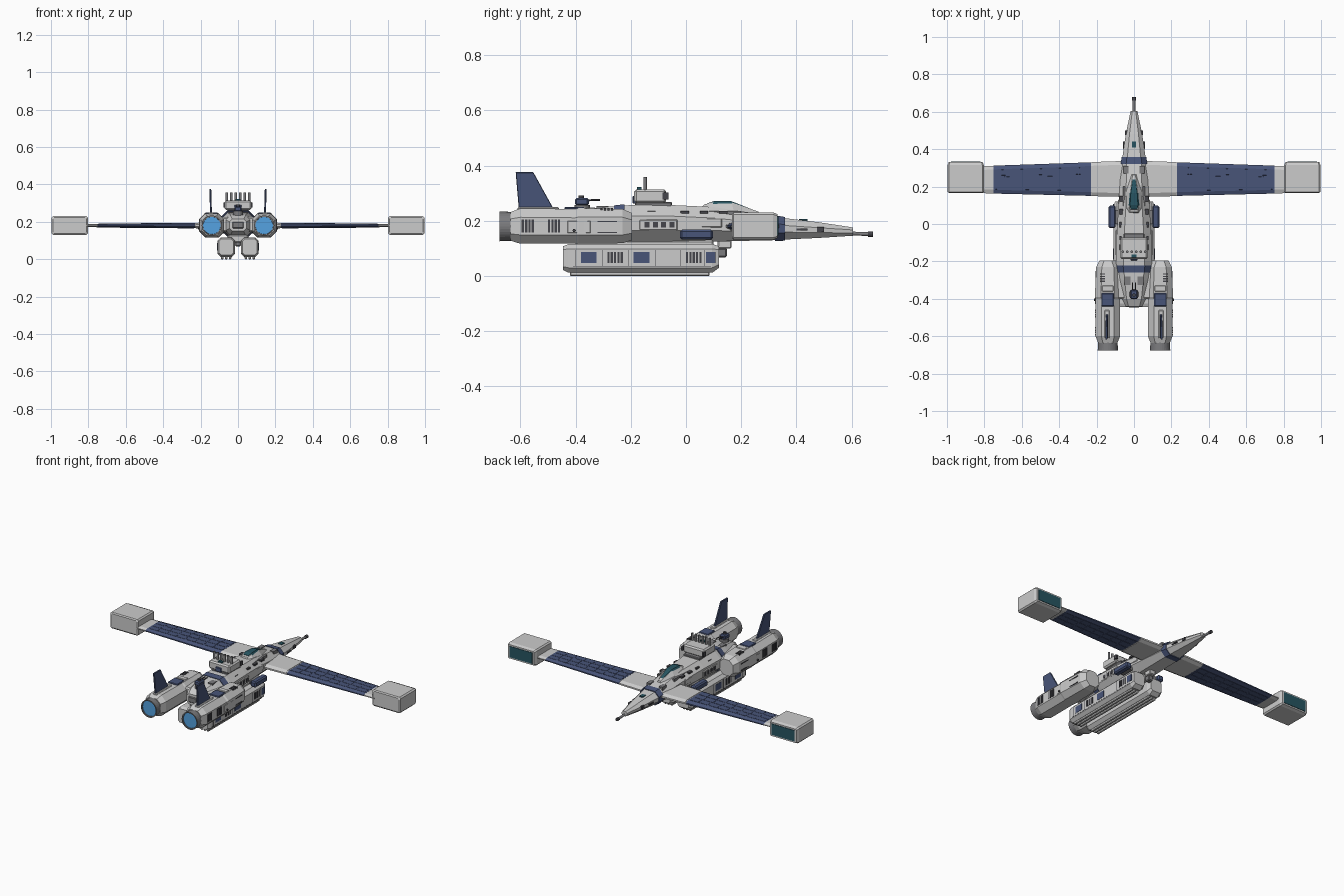
import bpy, bmesh, math
from mathutils import Vector, Matrix

def mat(name, rgb):
    m = bpy.data.materials.new(name)
    m.diffuse_color = (*rgb, 1)
    return m

BLUE = mat("navy_paint", (0.065, 0.09, 0.19))
TEAL = mat("teal_glass", (0.02, 0.09, 0.12))
GLOW = mat("engine_glow", (0.09, 0.36, 0.75))
DARK = mat("dark_metal", (0.06, 0.06, 0.07))
STEEL = mat("steel", (0.2, 0.2, 0.21))

def finish(name, bm, material=None, mirror=False, bevel=0):
    """Turn a bmesh into an object, optionally bevelled and mirrored over x = 0."""
    bmesh.ops.recalc_face_normals(bm, faces=bm.faces)
    me = bpy.data.meshes.new(name)
    bm.to_mesh(me)
    bm.free()
    ob = bpy.data.objects.new(name, me)
    bpy.context.collection.objects.link(ob)
    if material:
        me.materials.append(material)
    if bevel:
        b = ob.modifiers.new("bevel", 'BEVEL')
        b.width, b.segments = bevel, 1
    if mirror:
        m = ob.modifiers.new("mirror", 'MIRROR')
        m.use_mirror_merge = False
    return ob

def add_rings(bm, rings):
    vs = [[bm.verts.new(p) for p in r] for r in rings]
    n = len(vs[0])
    for a, b in zip(vs, vs[1:]):
        for i in range(n):
            bm.faces.new((a[i], a[(i + 1) % n], b[(i + 1) % n], b[i]))
    bm.faces.new(vs[0][::-1])
    bm.faces.new(vs[-1])

def loft(name, sections, material=None, mirror=False, cx=0, bevel=0):
    """Octagonal hull along y; each section is (y, half width, z low, z high, chamfer)."""
    rings = []
    for y, w, a, b, c in sections:
        rings.append([(cx + x, y, z) for x, z in (
            (-w, a + c), (-w + c, a), (w - c, a), (w, a + c),
            (w, b - c), (w - c, b), (c - w, b), (-w, b - c))])
    bm = bmesh.new()
    add_rings(bm, rings)
    return finish(name, bm, material, mirror, bevel)

def boxes(name, spans, material=None, mirror=False, bevel=0):
    """One object of several boxes, each (x0, x1, y0, y1, z0, z1)."""
    bm = bmesh.new()
    for x0, x1, y0, y1, z0, z1 in spans:
        size = Matrix.Diagonal((x1 - x0, y1 - y0, z1 - z0, 1))
        mid = Matrix.Translation(((x0 + x1) / 2, (y0 + y1) / 2, (z0 + z1) / 2))
        bmesh.ops.create_cube(bm, size=1, matrix=mid @ size)
    return finish(name, bm, material, mirror, bevel)

def rod(name, a, b, r1, r2=None, material=None, mirror=False, n=24):
    a, b = Vector(a), Vector(b)
    bm = bmesh.new()
    m = Matrix.Translation((a + b) / 2) @ (b - a).to_track_quat('Z', 'Y').to_matrix().to_4x4()
    bmesh.ops.create_cone(bm, cap_ends=True, segments=n, radius1=r1,
                          radius2=r1 if r2 is None else r2, depth=(b - a).length, matrix=m)
    return finish(name, bm, material, mirror)

# Main hull, nose, nose gun and painted bands
HULL = [(-0.44, 0.045, 0.15, 0.215, 0.015), (-0.40, 0.065, 0.13, 0.235, 0.025),
        (-0.30, 0.085, 0.125, 0.25, 0.035), (-0.20, 0.097, 0.125, 0.257, 0.04),
        (-0.05, 0.092, 0.125, 0.257, 0.04), (0.10, 0.083, 0.125, 0.25, 0.04),
        (0.33, 0.068, 0.13, 0.215, 0.028)]
loft("hull", HULL)
loft("nose", [(0.33, 0.066, 0.131, 0.213, 0.028), (0.48, 0.044, 0.138, 0.195, 0.02),
              (0.605, 0.018, 0.146, 0.176, 0.009)])
loft("nose_band", [(0.322, 0.071, 0.127, 0.220, 0.029), (0.358, 0.066, 0.128, 0.214, 0.028)], BLUE)
loft("rear_band", [(-0.26, 0.093, 0.122, 0.256, 0.038), (-0.222, 0.098, 0.122, 0.26, 0.04)], BLUE)
rod("nose_gun", (0, 0.59, 0.154), (0, 0.675, 0.152), 0.007, material=STEEL, n=12)
rod("gun_muzzle", (0, 0.66, 0.152), (0, 0.678, 0.152), 0.010, material=DARK, n=12)
boxes("nose_sensor", [(-0.012, 0.012, 0.41, 0.44, 0.185, 0.206)], TEAL)
boxes("nose_fittings", [(0.035, 0.047, 0.475, 0.50, 0.16, 0.178), (0.045, 0.059, 0.40, 0.44, 0.165, 0.172)],
      DARK, True)

# Cockpit: frame and faceted glass
def canopy(name, k, lift, material):
    base = [(0.06, 0.028, 0.256), (0.09, 0.04, 0.262), (0.17, 0.038, 0.256), (0.255, 0.014, 0.234)]
    tops = [(0.075, 0.018, 0.264), (0.10, 0.022, 0.272), (0.165, 0.018, 0.271), (0.25, 0.007, 0.239)]
    bm = bmesh.new()
    rings = []
    for (y, w, z), (yt, wt, zt) in zip(base, tops):
        y, yt = 0.155 + (y - 0.155) * k, 0.155 + (yt - 0.155) * k
        rings.append([(-w * k, y, 0.21), (-w * k, y, z - 0.012 + lift), (-wt * k, yt, zt + lift),
                      (wt * k, yt, zt + lift), (w * k, y, z - 0.012 + lift), (w * k, y, 0.21)])
    add_rings(bm, rings)
    finish(name, bm, material)
canopy("canopy_frame", 1.12, -0.005, None)
canopy("canopy_glass", 0.95, 0.0, TEAL)

# Wings: diamond-edged slabs, with x span and chord fraction f (0 = rear edge)
def wing_ring(x, f0, f1, t, edge):
    k = (x - 0.06) / 0.76
    lo, hi = 0.147 + 0.018 * k, 0.335 - 0.026 * k
    y0, y1, h = lo + (hi - lo) * f0, lo + (hi - lo) * f1, t * (1 - 0.4 * k)
    e = edge
    return [(x, y0, 0.18 - h * (0.3 if e else 1)), (x, y0 + e, 0.18 - h), (x, y1 - e, 0.18 - h),
            (x, y1, 0.18 - h * (0.3 if e else 1)), (x, y1, 0.18 + h * (0.3 if e else 1)),
            (x, y1 - e, 0.18 + h), (x, y0 + e, 0.18 + h), (x, y0, 0.18 + h * (0.3 if e else 1))]

def wing_part(name, spans, material=None):
    bm = bmesh.new()
    for x0, x1, f0, f1, t, e in spans:
        add_rings(bm, [wing_ring(x0, f0, f1, t, e), wing_ring(x1, f0, f1, t, e)])
    return finish(name, bm, material, True)
wing_part("wing", [(0.05, 0.82, 0, 1, 0.014, 0.02)])
wing_part("wing_root", [(0.05, 0.225, -0.01, 1.01, 0.0165, 0.02)])
wing_part("wing_paint", [(0.23, 0.75, -0.004, 1.004, 0.0148, 0.02)], BLUE)
cells = []
for i in range(8):
    for j in range(3):
        x = 0.235 + i * 0.064 + (0.006 if j == 1 else 0)
        cells.append((x, min(x + 0.058, 0.747), 0.14 + j * 0.25, 0.36 + j * 0.25, 0.0165, 0.002))
wing_part("wing_panels", cells, BLUE)

# Wing tip pods with a screen on the +y end
loft("tip_pod", [(0.167, 0.09, 0.138, 0.224, 0.008), (0.172, 0.097, 0.131, 0.231, 0.008),
                 (0.315, 0.097, 0.131, 0.231, 0.008), (0.332, 0.09, 0.138, 0.224, 0.006)], None, True, 0.9)
boxes("tip_screen", [(0.822, 0.978, 0.325, 0.335, 0.147, 0.215)], TEAL, True)

# Engine nacelles, struts, nozzles
loft("nacelle", [(-0.635, 0.052, 0.128, 0.232, 0.025), (-0.60, 0.066, 0.117, 0.245, 0.032),
                 (-0.40, 0.066, 0.117, 0.243, 0.032), (-0.39, 0.069, 0.117, 0.246, 0.032),
                 (-0.23, 0.062, 0.119, 0.243, 0.03), (-0.195, 0.045, 0.13, 0.228, 0.025)], None, True, 0.14)
boxes("nacelle_strut", [(0.04, 0.10, -0.40, -0.22, 0.145, 0.225)], None, True, 0.008)
bm = bmesh.new()
prof = [(0.052, -0.62), (0.054, -0.675), (0.047, -0.675), (0.045, -0.63)]
add_rings(bm, [[(0.14 + r * math.cos(a * math.pi / 16), y, 0.18 + r * math.sin(a * math.pi / 16))
                for a in range(32)] for r, y in prof])
finish("nozzle", bm, STEEL, True)
rod("engine_glow", (0.14, -0.64, 0.18), (0.14, -0.668, 0.18), 0.0465, material=GLOW, mirror=True, n=32)

# Tail fins
bm = bmesh.new()
fin = [(-0.605, 0.235), (-0.475, 0.235), (-0.553, 0.376), (-0.617, 0.376)]
add_rings(bm, [[(x + (z - 0.235) * 0.03, y, z) for y, z in fin] for x in (0.139, 0.149)])
finish("tail_fin", bm, BLUE, True, 0.002)

# Nacelle panels and vents
boxes("nacelle_patches", [(0.108, 0.175, -0.44, -0.37, 0.23, 0.250)], BLUE, True, 0.003)
boxes("fin_base", [(0.13, 0.158, -0.61, -0.46, 0.235, 0.250)], None, True, 0.004)
slots = [(0.20, 0.209, y + i * 0.012, y + i * 0.012 + 0.008, 0.158, 0.205)
         for y in (-0.595, -0.50) for i in range(4)]
slots += [(0.195, 0.207, -0.32, -0.25, z, z + 0.005) for z in (0.155, 0.195)]
slots += [(0.155, 0.18, -0.31 + i * 0.013, -0.303 + i * 0.013, 0.235, 0.247) for i in range(4)]
boxes("nacelle_vents", slots, DARK, True)
boxes("nacelle_plates", [(0.15, 0.208, -0.43, -0.345, 0.155, 0.2), (0.11, 0.17, -0.36, -0.33, 0.23, 0.249)],
      None, True, 0.002)
rod("nacelle_knob", (0.20, -0.405, 0.165), (0.214, -0.405, 0.165), 0.006, material=DARK, mirror=True, n=10)

# Lower cargo pods with ribs, windows and grilles, and their pylon
loft("lower_pod", [(-0.445, 0.038, 0.022, 0.108, 0.012), (-0.425, 0.047, 0.012, 0.116, 0.018),
                   (0.095, 0.047, 0.012, 0.116, 0.018), (0.12, 0.038, 0.03, 0.108, 0.012)], None, True, 0.063)
boxes("pod_keel", [(x, x + 0.012, -0.42, 0.085, 0.0, 0.016) for x in (0.036, 0.057, 0.078)], None, True, 0.003)
boxes("pod_windows", [(0.105, 0.1115, y, y + d, 0.047, 0.087)
                      for y, d in ((-0.38, 0.055), (-0.19, 0.058), (0.072, 0.035))], BLUE, True)
boxes("pod_grilles", [(0.105, 0.1115, y + i * 0.012, y + i * 0.012 + 0.008, 0.047, 0.087)
                      for y in (-0.285, 0.0) for i in range(5)], DARK, True)
boxes("pod_seams", [(0.105, 0.1105, -0.41, 0.09, 0.034, 0.036)]
      + [(0.105, 0.1105, y, y + 0.002, 0.036, 0.095) for y in (-0.40, -0.305, -0.21, -0.11, -0.02, 0.065)], DARK, True)
boxes("pod_pylon", [(-0.055, 0.055, -0.40, 0.10, 0.09, 0.13)], None, False, 0.006)

# Chin camera
boxes("chin_mount", [(-0.02, 0.02, 0.115, 0.165, 0.10, 0.13)], None, False, 0.004)
boxes("chin_camera", [(-0.015, 0.015, 0.115, 0.148, 0.068, 0.102)], STEEL, False, 0.005)

# Side tanks and hull side fittings
boxes("side_tank", [(0.098, 0.136, -0.022, 0.098, 0.132, 0.168)], BLUE, True, 0.007)
boxes("side_tank_mount", [(0.075, 0.105, 0.0, 0.075, 0.138, 0.162)], STEEL, True)
boxes("hull_side_plates", [(0.08, 0.098, -0.17, -0.03, 0.165, 0.205), (0.07, 0.086, 0.0, 0.13, 0.175, 0.21)],
      None, True, 0.004)
boxes("hull_side_vents", [(0.09, 0.1, -0.15 + i * 0.03, -0.132 + i * 0.03, 0.175, 0.195) for i in range(4)]
      + [(0.06, 0.078, y, y + 0.03, 0.226, 0.236) for y in (-0.14, -0.02, 0.05, 0.12)], DARK, True)
boxes("deck_panels", [(0.02, 0.052, -0.325, -0.28, 0.24, 0.253), (0.047, 0.06, 0.02, 0.20, 0.22, 0.236),
                      (0.03, 0.055, 0.27, 0.31, 0.20, 0.226)], STEEL, True)

# Rocket launcher on the back with a row of upright tubes
boxes("launcher_base", [(-0.055, 0.055, -0.185, -0.05, 0.25, 0.268)], STEEL, False, 0.004)
boxes("launcher_box", [(-0.072, 0.072, -0.188, -0.072, 0.264, 0.314)], None, False, 0.008)
boxes("launcher_sides", [(0.066, 0.077, -0.085, -0.063, 0.278, 0.303)], DARK, True)
for i in range(6):
    x = -0.06 + i * 0.024
    rod("launcher_tube", (x, -0.148, 0.305), (x, -0.148, 0.358), 0.0065, material=STEEL, n=12)
boxes("launcher_sight", [(-0.014, 0.014, -0.178, -0.162, 0.31, 0.322)], TEAL)
boxes("launcher_rear_port", [(-0.02, 0.02, -0.194, -0.18, 0.262, 0.29)], BLUE, False, 0.003)

# Small rear turret with a gun
rod("turret_ring", (0, -0.375, 0.235), (0, -0.375, 0.258), 0.028, material=STEEL, n=16)
boxes("turret_head", [(-0.02, 0.02, -0.402, -0.352, 0.255, 0.283)], BLUE, False, 0.006)
rod("turret_cap", (0, -0.38, 0.28), (0, -0.38, 0.292), 0.01, material=DARK, n=12)
for x in (-0.008, 0.008):
    rod("turret_gun", (x, -0.36, 0.274), (x, -0.312, 0.276), 0.0035, material=DARK, n=8)
boxes("tail_block", [(-0.03, 0.03, -0.447, -0.42, 0.165, 0.2)], STEEL, False, 0.004)
